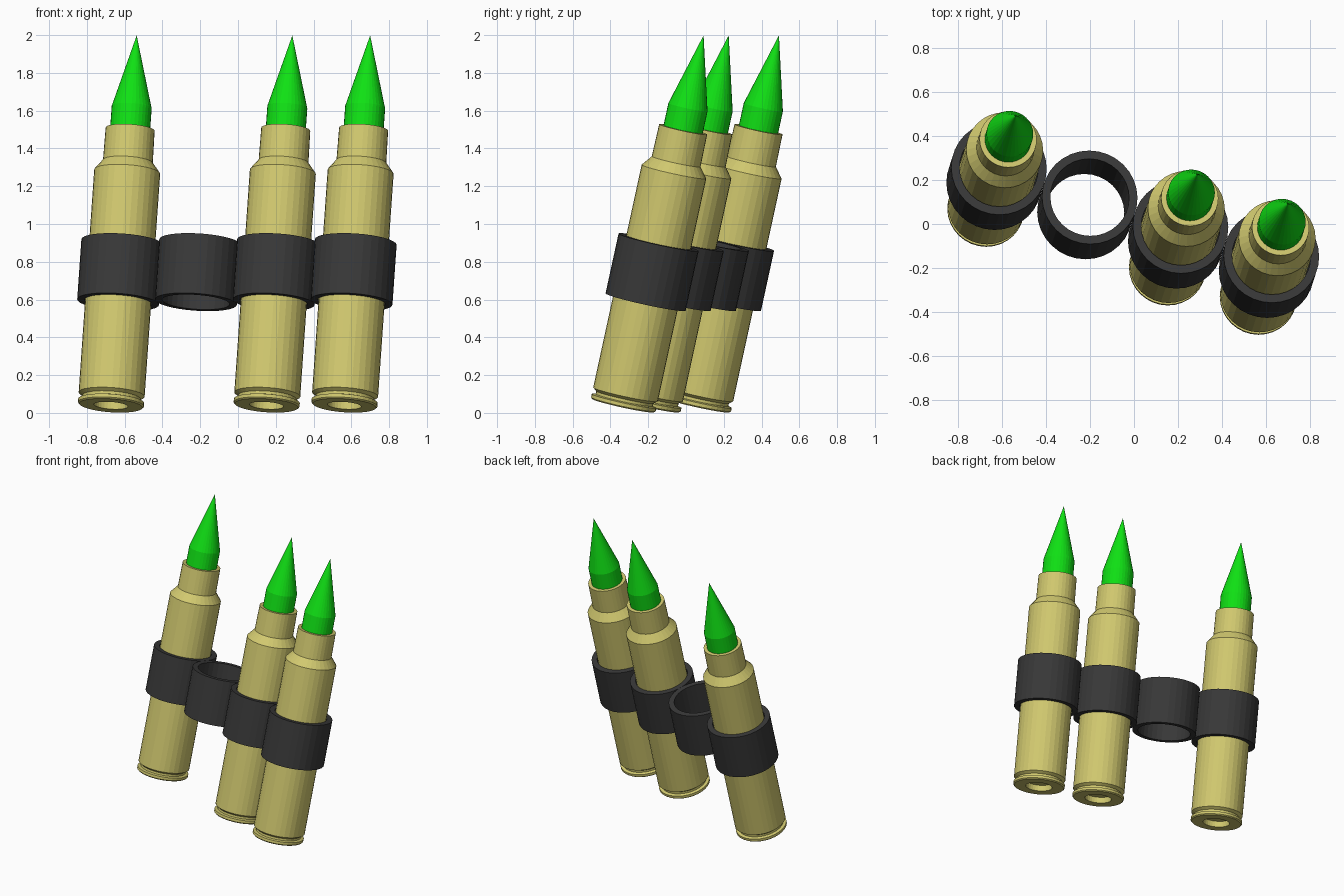
import bpy, bmesh, math
from mathutils import Vector

if "Cube" in bpy.data.objects:
    bpy.data.objects.remove(bpy.data.objects["Cube"])

SIDES = 32
AXIS = Vector((0.068, 0.212, 0.975)).normalized()   # lean of every round
FIRST = Vector((-0.673, 0.066, 0.039))              # base centre of leftmost slot
STEP = Vector((0.412, -0.133, 0.0))                 # slot to slot
ROT = Vector((0, 0, 1)).rotation_difference(AXIS)


def material(name, rgb):
    m = bpy.data.materials.new(name)
    m.diffuse_color = (*rgb, 1)
    m.use_nodes = True
    m.node_tree.nodes["Principled BSDF"].inputs["Base Color"].default_value = m.diffuse_color
    return m


BRASS = material("brass", (0.64, 0.585, 0.16))
GREEN = material("green", (0.005, 0.75, 0.007))
BLACK = material("black", (0.04, 0.04, 0.04))


def lathe(name, profile, slot, mat, closed=False):
    """Spin (radius, height) points about the leaning axis of one slot."""
    bm = bmesh.new()
    rows = []
    for r, h in profile:
        if r == 0:
            rows.append([bm.verts.new((0, 0, h))] * SIDES)
        else:
            rows.append([bm.verts.new((r * math.cos(a), r * math.sin(a), h))
                         for a in (math.tau * i / SIDES for i in range(SIDES))])
    pairs = list(zip(rows, rows[1:]))
    if closed:
        pairs.append((rows[-1], rows[0]))
    for a, b in pairs:
        for i in range(SIDES):
            j = (i + 1) % SIDES
            corners = list(dict.fromkeys((a[i], a[j], b[j], b[i])))
            bm.faces.new(corners)
    bmesh.ops.recalc_face_normals(bm, faces=bm.faces[:])
    mesh = bpy.data.meshes.new(name)
    bm.to_mesh(mesh)
    bm.free()
    mesh.materials.append(mat)
    ob = bpy.data.objects.new(name, mesh)
    ob.location = FIRST + STEP * slot
    ob.rotation_mode = 'QUATERNION'
    ob.rotation_quaternion = ROT
    bpy.context.collection.objects.link(ob)
    return ob


# Case: recessed base, rim, groove, body, shoulder, neck
CASE = [(0, 0.04), (0.09, 0.04), (0.09, 0), (0.168, 0), (0.175, 0.007),
        (0.175, 0.025), (0.155, 0.03), (0.155, 0.045), (0.175, 0.06),
        (0.175, 1.27), (0.132, 1.325), (0.13, 1.5), (0.104, 1.5)]
# Pointed tip seated in the neck
TIP = [(0, 1.45), (0.106, 1.45), (0.106, 1.62), (0, 2.01)]
# Belt link ring
LINK = [(0.179, 0.562), (0.217, 0.562), (0.217, 0.887), (0.179, 0.887)]

for slot in range(4):
    lathe(f"belt_link_{slot + 1}", LINK, slot, BLACK, closed=True)
    if slot != 1:                                   # second link is empty
        lathe(f"case_{slot + 1}", CASE, slot, BRASS)
        lathe(f"tip_{slot + 1}", TIP, slot, GREEN)
